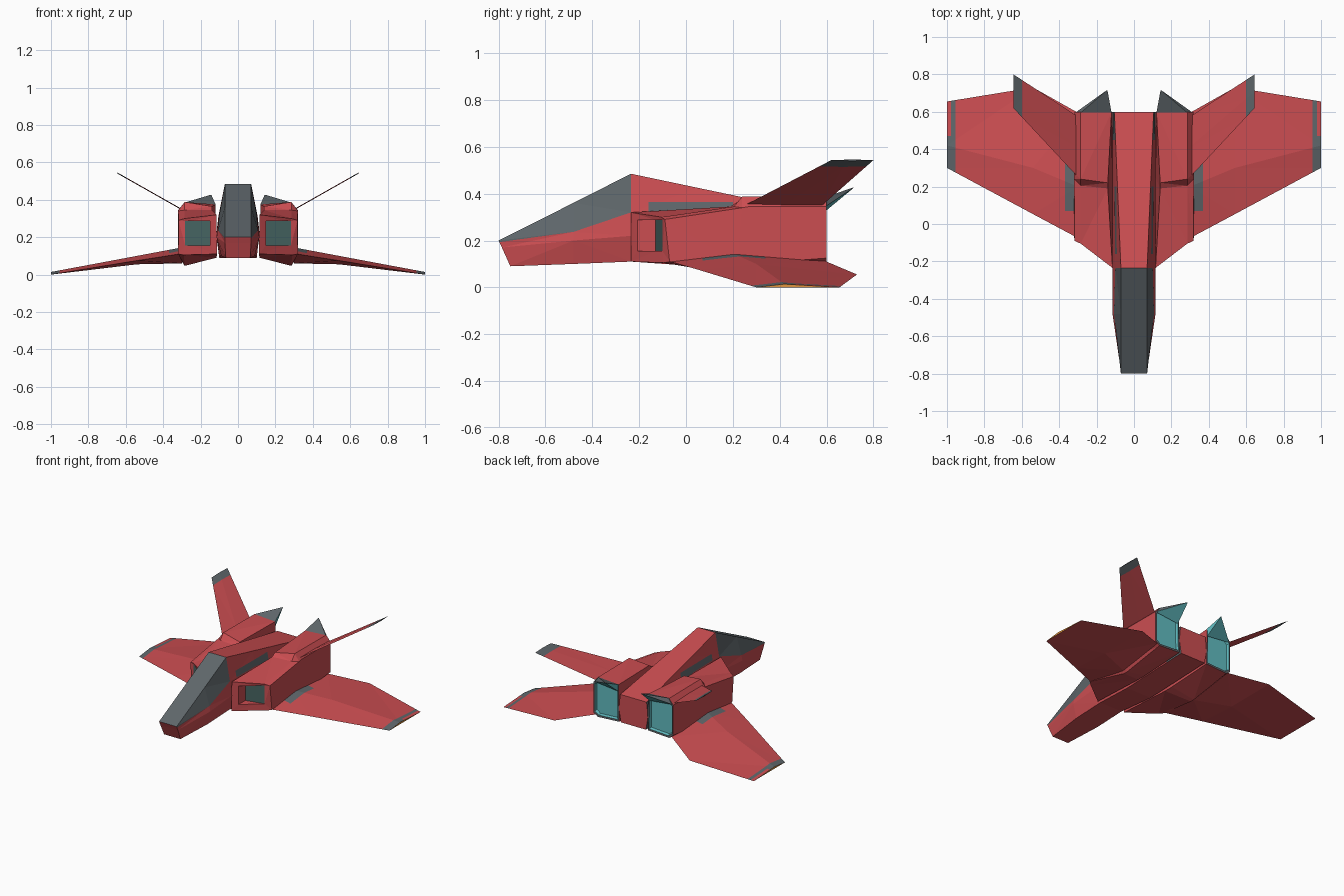
import bpy, bmesh
from mathutils import Vector

if "Cube" in bpy.data.objects:
    bpy.data.objects.remove(bpy.data.objects["Cube"])

COLOURS = {"red_paint": (0.60, 0.075, 0.083), "dark_grey": (0.115, 0.135, 0.147),
           "engine_teal": (0.12, 0.50, 0.53), "intake_teal": (0.06, 0.125, 0.118),
           "orange_light": (0.75, 0.30, 0.05)}
MATS = []
for mat_name, c in COLOURS.items():
    m = bpy.data.materials.new(mat_name)
    m.diffuse_color = (*c, 1)
    m.use_nodes = True
    m.node_tree.nodes["Principled BSDF"].inputs["Base Color"].default_value = m.diffuse_color
    MATS.append(m)
RED, GREY, TEAL, INTAKE, ORANGE = range(5)


def loft(name, rings, side=1, colour=None, caps=(RED, RED), cuts=(), rule=None):
    """Skin rings of points; colour by (segment, edge), then by rule(centre, normal) after cuts."""
    bm = bmesh.new()
    vr = [[bm.verts.new((x * side, y, z)) for x, y, z in r] for r in rings]
    n = len(rings[0])
    for i in range(len(vr) - 1):
        for j in range(n):
            k = (j + 1) % n
            f = bm.faces.new((vr[i][j], vr[i][k], vr[i + 1][k], vr[i + 1][j]))
            f.material_index = colour(i, j) if colour else RED
    for ring, cap in ((vr[0], caps[0]), (vr[-1], caps[1])):
        bm.faces.new(ring).material_index = cap
    bmesh.ops.remove_doubles(bm, verts=bm.verts, dist=1e-5)
    bmesh.ops.triangulate(bm, faces=bm.faces)
    for axis, value in cuts:
        no = Vector((0, 0, 0))
        no[axis] = 1
        bmesh.ops.bisect_plane(bm, geom=bm.verts[:] + bm.edges[:] + bm.faces[:],
                               plane_co=no * value, plane_no=no)
    bmesh.ops.recalc_face_normals(bm, faces=bm.faces)
    bm.normal_update()
    if rule:
        for f in bm.faces:
            c, nn = f.calc_center_median(), f.normal.copy()
            c.x *= side
            nn.x *= side
            new = rule(c, nn)
            if new is not None:
                f.material_index = new
    me = bpy.data.meshes.new(name)
    bm.to_mesh(me)
    bm.free()
    for m in MATS:
        me.materials.append(m)
    ob = bpy.data.objects.new(name, me)
    bpy.context.collection.objects.link(ob)
    return ob


# Fuselage: half sections (bottom, belt, canopy edge, top), mirrored into rings
half = [
    [(.065, -.75, .09), (.07, -.786, .17), (.07, -.797, .193), (.07, -.8, .2)],
    [(.09, -.48, .10), (.115, -.48, .2), (.107, -.48, .237), (.07, -.48, .361)],
    [(.09, -.235, .11), (.115, -.235, .22), (.1, -.235, .32), (.07, -.235, .485)],
    [(.1, .05, .09), (.115, .05, .22), (.103, .05, .32), (.082, .05, .425)],
    [(.1, .6, .11), (.115, .6, .2), (.112, .6, .25), (.105, .6, .31)],
]
rings = [h + [(-x, y, z) for x, y, z in reversed(h)] for h in half]


def spine_paint(c, n):
    if abs(n.x) > .5 and ((-.16 < c.y < .2 and .3 < c.z < .365) or c.y > .45):
        return GREY


loft("fuselage", rings, colour=lambda i, j: GREY if i < 2 and j in (2, 3, 4) else RED,
     cuts=((1, -.16), (1, .2), (1, .45), (2, .365)), rule=spine_paint)


# Engine ring order: inner bottom, keel, outer bottom, outer top, ridge, inner top
def front_y(x):
    return -.235 + (x - .115) * .8


hole = [(.15, .155), (.25, .155), (.283, .155), (.283, .287), (.25, .287), (.15, .287)]
rear = [(.115, .6, .11), (.285, .6, .10), (.318, .6, .125),
        (.318, .6, .345), (.285, .6, .385), (.12, .6, .375)]


def shrink(s, y):
    return [(.215 + (x - .215) * s, y, .24 + (z - .24) * s) for x, _, z in rear]


engine = [
    [(x, -.13 + (x - .15) * .22, z) for x, z in hole],
    [(x, front_y(x), z) for x, z in hole],
    [(.112, -.235, .11), (.29, -.095, .105), (.32, -.07, .11),
     (.318, -.09, .29), (.285, -.105, .3), (.115, -.235, .32)],
    [(.115, .18, .09), (.285, .24, .047), (.32, .22, .10),
     (.32, .24, .34), (.285, .205, .345), (.14, .19, .345)],
    [(.115, .25, .09), (.285, .27, .047), (.32, .27, .10),
     (.32, .27, .345), (.285, .24, .388), (.14, .22, .365)],
    rear, shrink(.9, .6), shrink(.86, .58),
]

# Wing ring order: leading edge, upper crest, trailing edge, lower crest
wing = [
    [(.3, -.075, .112), (.3, .2, .145), (.3, .595, .112), (.3, .25, .06)],
    [(.54, .053, .075), (.54, .3, .1), (.54, .73, .055), (.54, .35, .055)],
    [(1, .3, 0), (1, .42, .014), (1, .655, 0), (1, .45, 0)],
]


def wing_paint(c, n):
    if n.x > .9 and c.x > .99:
        return ORANGE
    if n.z > 0:
        if c.x < .37 and .07 < c.y < .34:
            return GREY
        if c.x > .955 and (c.y < .47 or c.x < .978):
            return GREY


# Tail fin: thin blade rings along its span
def fin_ring(t):
    x0, x1 = .29 + .355 * t, .3 + .345 * t
    z = .345 + .198 * t
    y0, y1 = .24 + .38 * t, .575 + .225 * t
    ym = (y0 + y1) / 2
    xm = (x0 + x1) / 2
    return [(x0, y0, z), (xm, ym, z + .003), (x1, y1, z), (xm, ym, z - .003)]


# Spike over the nozzle: base ring running to a near point
spike = [
    [(.12, .595, .375), (.285, .595, .385), (.314, .595, .345), (.125, .595, .325)],
    [(.142, .715, .426), (.145, .715, .427), (.146, .715, .425), (.142, .715, .424)],
]

for side, label in ((1, "right"), (-1, "left")):
    loft(label + "_engine", engine, side,
         colour=lambda i, j: GREY if i == 5 else TEAL if i == 6 else RED,
         caps=(INTAKE, TEAL))
    loft(label + "_wing", wing, side, rule=wing_paint,
         cuts=((0, .37 * side), (0, .955 * side), (0, .978 * side),
               (1, .07), (1, .34), (1, .47)))
    loft(label + "_tail_fin", [fin_ring(t) for t in (0, .87, 1)], side,
         colour=lambda i, j: GREY if i else RED, caps=(RED, GREY))
    loft(label + "_nozzle_spike", spike, side,
         rule=lambda c, n: GREY if n.z > 0 else TEAL)
